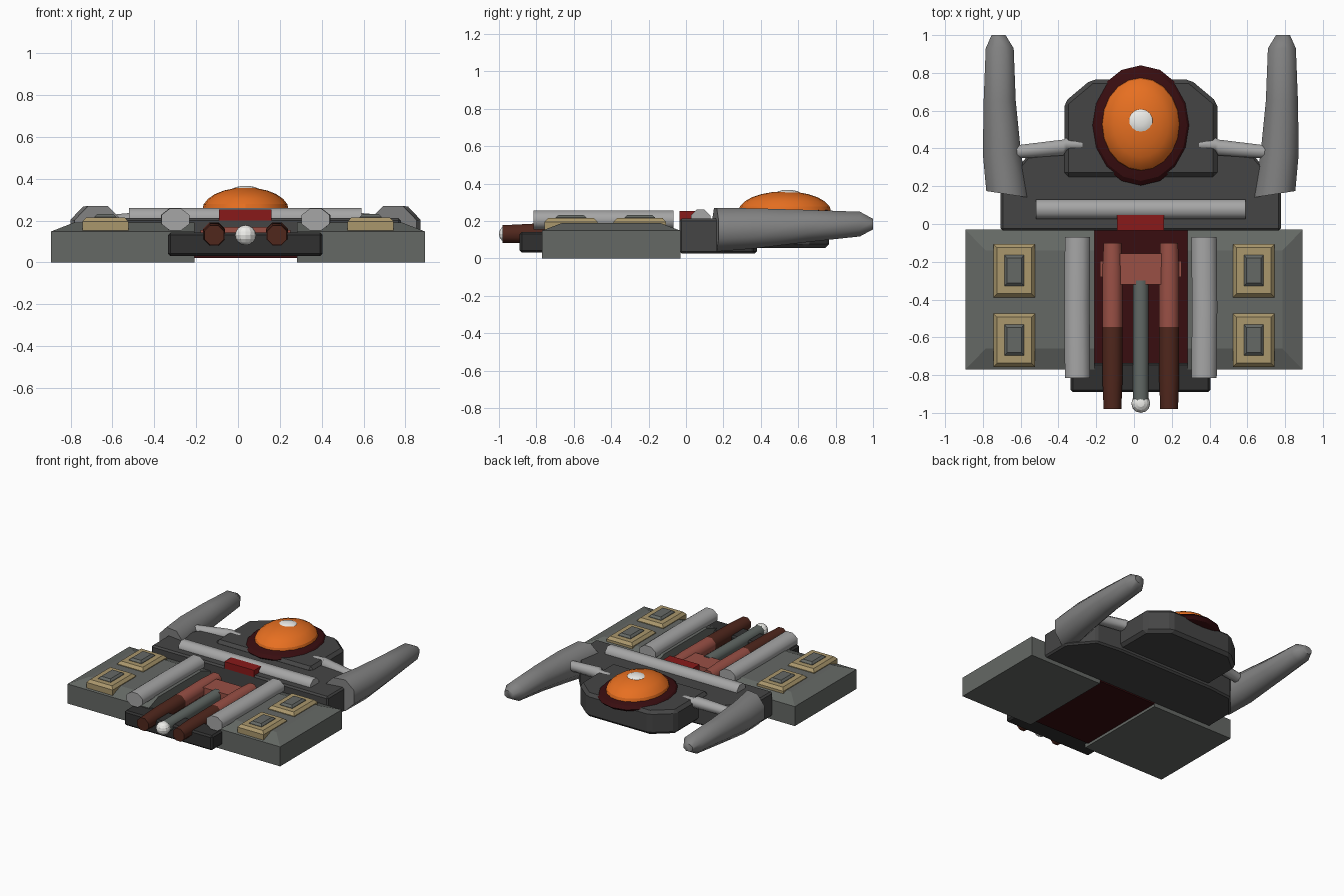
import bpy, bmesh, math
from mathutils import Vector

if "Cube" in bpy.data.objects:
    bpy.data.objects.remove(bpy.data.objects["Cube"])

CX = 0.036  # centreline of the hull


def mat(name, r, g, b):
    m = bpy.data.materials.new(name)
    m.diffuse_color = (r, g, b, 1)
    m.use_nodes = True
    m.node_tree.nodes["Principled BSDF"].inputs["Base Color"].default_value = m.diffuse_color
    return m


PLATE = mat("plate_grey", 0.13, 0.14, 0.13)
HULL = mat("hull_grey", 0.06, 0.06, 0.06)
BLACK = mat("dark_grey", 0.03, 0.03, 0.03)
SILVER = mat("silver", 0.38, 0.38, 0.38)
WING = mat("wing_grey", 0.22, 0.22, 0.22)
MAROON = mat("maroon", 0.04, 0.004, 0.005)
RED = mat("red", 0.25, 0.01, 0.01)
RUST = mat("rust", 0.32, 0.08, 0.06)
BROWN = mat("brown", 0.08, 0.02, 0.012)
TAN = mat("tan", 0.40, 0.31, 0.15)
ORANGE = mat("orange", 0.80, 0.16, 0.015)
WHITE = mat("white", 0.85, 0.85, 0.82)
ROD = mat("rod_grey", 0.12, 0.14, 0.13)


def finish(name, verts, faces, material, smooth=None):
    me = bpy.data.meshes.new(name)
    me.from_pydata([tuple(v) for v in verts], [], faces)
    bm = bmesh.new()
    bm.from_mesh(me)
    bmesh.ops.recalc_face_normals(bm, faces=bm.faces)
    bm.to_mesh(me)
    bm.free()
    ob = bpy.data.objects.new(name, me)
    bpy.context.collection.objects.link(ob)
    me.materials.append(material)
    if smooth:
        bpy.ops.object.select_all(action='DESELECT')
        ob.select_set(True)
        bpy.context.view_layer.objects.active = ob
        bpy.ops.object.shade_smooth_by_angle(angle=math.radians(smooth))
    return ob


def skin(name, rings, material, smooth=None):
    """Join rings of equal point count and cap both ends."""
    n = len(rings[0])
    faces = [(k * n + i, k * n + (i + 1) % n, (k + 1) * n + (i + 1) % n, (k + 1) * n + i)
             for k in range(len(rings) - 1) for i in range(n)]
    faces += [tuple(range(n)), tuple(range((len(rings) - 1) * n, len(rings) * n))]
    return finish(name, [v for r in rings for v in r], faces, material, smooth)


def tube(name, stations, material, axis='y', n=8, smooth=60, slant=0):
    """Loft of ellipses; station = (x, y, z, half_width, half_height)."""
    k = 1 / math.cos(math.pi / n)
    rings = []
    for j, (x, y, z, w, h) in enumerate(stations):
        ring = []
        for i in range(n):
            a = 2 * math.pi * (i + 0.5) / n
            u, v = k * w * math.cos(a), k * h * math.sin(a)
            tilt = slant * u if j == 0 else 0
            ring.append((x + u, y + tilt, z + v) if axis == 'y' else (x, y + u, z + v))
        rings.append(ring)
    return skin(name, rings, material, smooth)


def prism(name, poly, z0, z1, material, bevel=0):
    ob = skin(name, [[(x, y, z) for x, y in poly] for z in (z0, z1)], material)
    if bevel:
        m = ob.modifiers.new("bevel", 'BEVEL')
        m.width, m.segments = bevel, 1
    return ob


def box(name, x0, x1, y0, y1, z0, z1, material, bevel=0):
    return prism(name, [(x0, y0), (x1, y0), (x1, y1), (x0, y1)], z0, z1, material, bevel)


def stepped(name, levels, material):
    """Stack of rectangles; level = (x0, x1, y0, y1, z)."""
    return skin(name, [[(a, c, z), (b, c, z), (b, d, z), (a, d, z)]
                       for a, b, c, d, z in levels], material)


def ellipsoid(name, c, r, material, seg, rings, half=False):
    bm = bmesh.new()
    bmesh.ops.create_uvsphere(bm, u_segments=seg, v_segments=rings, radius=1)
    if half:
        g = bmesh.ops.bisect_plane(bm, geom=bm.verts[:] + bm.edges[:] + bm.faces[:],
                                   plane_co=(0, 0, 0), plane_no=(0, 0, 1), clear_inner=True)
        edges = [e for e in g['geom_cut'] if isinstance(e, bmesh.types.BMEdge)]
        bmesh.ops.contextual_create(bm, geom=edges)
    for v in bm.verts:
        v.co = Vector(c) + v.co * Vector(r)
    verts = [v.co.copy() for v in bm.verts]
    bm.verts.index_update()
    faces = [tuple(v.index for v in f.verts) for f in bm.faces]
    bm.free()
    return finish(name, verts, faces, material, 20)


# front side plates with sloped outer, front and back edges
stepped("left_plate", [(-.893, -.208, -.77, -.03, 0), (-.893, -.208, -.77, -.03, .148),
                       (-.785, -.208, -.66, -.14, .19)], PLATE)
stepped("right_plate", [(.282, .893, -.77, -.03, 0), (.282, .893, -.77, -.03, .148),
                        (.282, .785, -.66, -.14, .19)], PLATE)

# central channel floor and front block
box("channel_floor", -.208, .282, -.74, -.03, .02, .09, MAROON)
box("front_block", -.335, .405, -.89, -.735, .03, .142, BLACK, .012)

# wide middle hull and rear cockpit base
half = [(.742, -.035), (.742, .19), (.60, .36), (.40, .38)]
prism("middle_hull", [(CX + x, y) for x, y in half] +
      [(CX - x, y) for x, y in reversed(half)], .025, .212, HULL, .012)
half = [(.405, .25), (.405, .645), (.262, .765)]
prism("cockpit_base", [(CX + x, y) for x, y in half] +
      [(CX - x, y) for x, y in reversed(half)], .055, .235, HULL, .022)

# cockpit ring, dome and cap
ellipsoid("cockpit_ring", (CX, .522, .225), (.265, .318, .055), MAROON, 16, 8)
ellipsoid("cockpit_dome", (CX, .528, .25), (.207, .248, .108), ORANGE, 20, 12, True)
ellipsoid("dome_cap", (CX, .545, .345), (.067, .067, .021), WHITE, 14, 8)

# cross tube and red latch
tube("cross_tube", [(-.52, .078, .208, .052, .052), (.59, .078, .208, .052, .052)], SILVER, 'x')
box("red_latch", -.09, .16, -.035, .05, .20, .252, RED)

for s, side in ((-1, "left"), (1, "right")):
    # rear prongs and their struts
    tube(side + "_prong", [(CX + s * .705, .157, .153, .113, .117),
                           (CX + s * .735, .37, .160, .101, .107),
                           (CX + s * .747, .65, .173, .085, .086),
                           (CX + s * .747, .93, .183, .074, .066),
                           (CX + s * .753, 1.0, .183, .037, .028)], WING, slant=s * .155)
    tube(side + "_strut", [(CX + s * .68, .38, .19, .034, .034),
                           (CX + s * .41, .405, .21, .042, .04),
                           (CX + s * .395, .422, .21, .034, .034),
                           (CX + s * .308, .418, .21, .024, .026)], SILVER, 'x')
    # silver side rails
    tube(side + "_rail", [(CX + s * .335, -.815, .205, .067, .052),
                          (CX + s * .338, -.44, .205, .067, .052),
                          (CX + s * .335, -.068, .205, .067, .05)], SILVER)
    # twin barrels, brown front and rust rear
    tube(side + "_barrel_front", [(CX + s * .15, -.98, .13, .047, .047),
                                  (CX + s * .15, -.82, .132, .053, .053),
                                  (CX + s * .15, -.545, .135, .053, .053)], BROWN)
    tube(side + "_barrel_rear", [(CX + s * .15, -.545, .135, .053, .053),
                                 (CX + s * .15, -.25, .138, .053, .053),
                                 (CX + s * .15, -.10, .138, .047, .047)], RUST)
    # tan pads with raised grey centres
    for j, y in enumerate((-.247, -.615)):
        x = s * .634
        def rect(w, h, z):
            return (x - w, x + w, y - h, y + h, z)
        stepped(f"{side}_pad_{j}", [rect(.11, .141, .14), rect(.11, .141, .195),
                                    rect(.092, .122, .215)], TAN)
        stepped(f"{side}_pad_centre_{j}", [rect(.055, .085, .20), rect(.052, .082, .218),
                                           rect(.038, .066, .232)], PLATE)

# barrel crossbar, central rod and its ball tip
box("crossbar", CX - .11, CX + .11, -.32, -.155, .08, .17, RUST)
box("crossbar_pins", CX - .215, CX + .215, -.28, -.195, .10, .155, RUST)
tube("central_rod", [(CX, -.95, .13, .042, .042), (CX, -.30, .135, .042, .042)], ROD)
ellipsoid("rod_tip", (CX, -.95, .13), (.05, .05, .048), WHITE, 12, 8)
